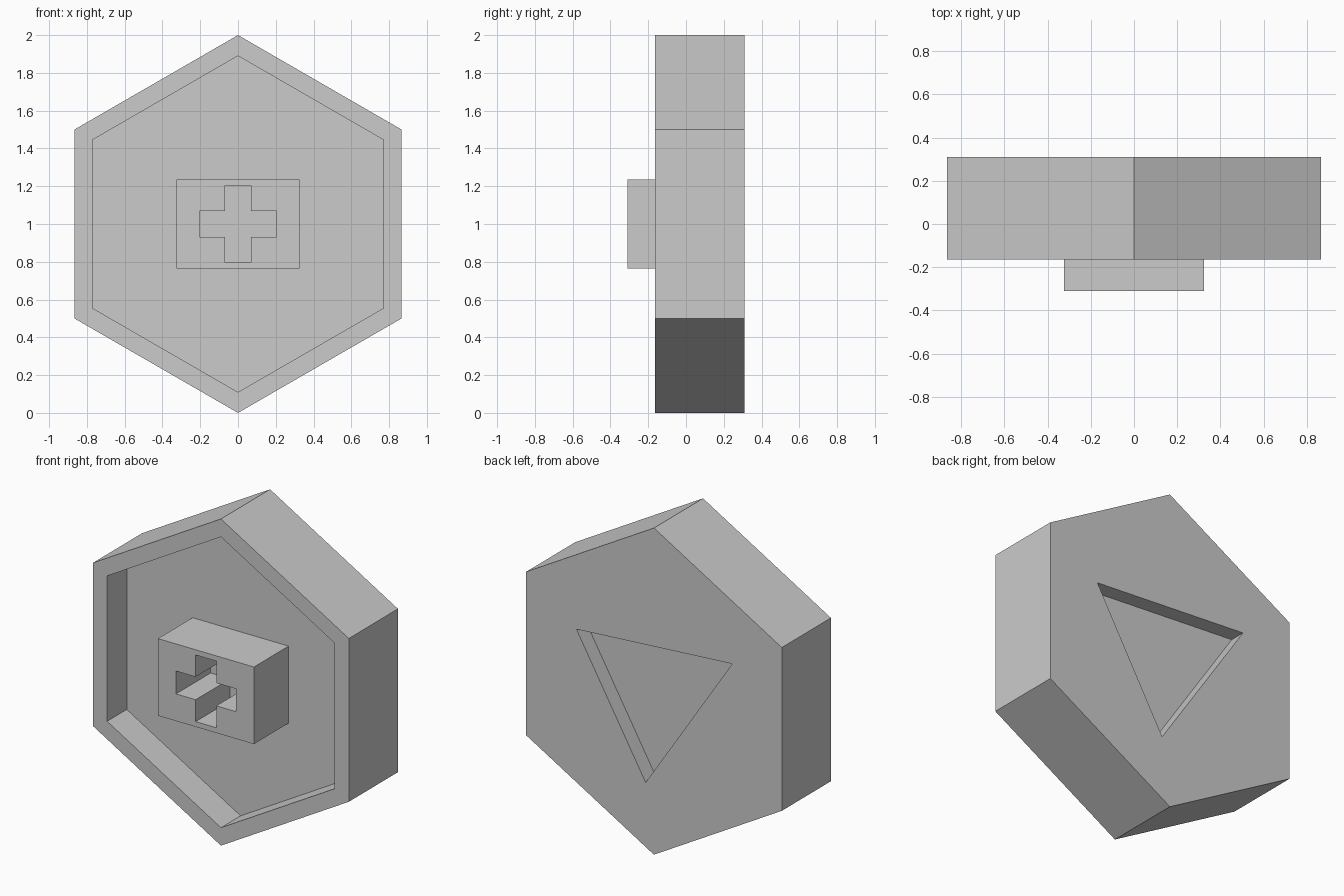
import bpy
import bmesh
from math import sin, cos, pi

default = bpy.data.objects.get("Cube")
if default:
    bpy.data.objects.remove(default, do_unlink=True)

# Single grey material
grey = bpy.data.materials.new("plain_grey")
grey.use_nodes = True
colour = (0.6, 0.6, 0.6, 1)
grey.diffuse_color = colour
grey.node_tree.nodes["Principled BSDF"].inputs["Base Color"].default_value = colour

MID = 1.0                    # height of the centre
FRONT, BACK = -0.165, 0.31   # slab faces
FLOOR = 0.025                # floor of the front recess
BLOCK_FRONT = -0.31


def prism(name, outline, y0, y1):
    """Extrude an (x, z) outline, centred on MID, from y0 to y1."""
    bm = bmesh.new()
    face = bm.faces.new([bm.verts.new((x, y0, MID + z)) for x, z in outline])
    new = bmesh.ops.extrude_face_region(bm, geom=[face])["geom"]
    moved = [v for v in new if isinstance(v, bmesh.types.BMVert)]
    bmesh.ops.translate(bm, verts=moved, vec=(0, y1 - y0, 0))
    bmesh.ops.recalc_face_normals(bm, faces=bm.faces)
    mesh = bpy.data.meshes.new(name)
    bm.to_mesh(mesh)
    bm.free()
    mesh.materials.append(grey)
    obj = bpy.data.objects.new(name, mesh)
    bpy.context.collection.objects.link(obj)
    return obj


def carve(obj, cutter):
    """Subtract the cutter from the object, then discard it."""
    cutter.hide_render = True
    mod = obj.modifiers.new("carve", 'BOOLEAN')
    mod.operation = 'DIFFERENCE'
    mod.solver = 'EXACT'
    mod.object = cutter
    bpy.context.view_layer.objects.active = obj
    bpy.ops.object.modifier_apply(modifier=mod.name)
    bpy.data.objects.remove(cutter, do_unlink=True)


def hexagon(radius):
    return [(radius * sin(i * pi / 3), radius * cos(i * pi / 3)) for i in range(6)]


def rectangle(w, h):
    return [(-w, -h), (w, -h), (w, h), (-w, h)]


# Hexagonal slab with a front recess and a triangular pocket in the back
body = prism("hexagon_body", hexagon(1.0), FRONT, BACK)
carve(body, prism("recess_cutter", hexagon(0.89), FRONT - 0.1, FLOOR))
triangle = [(0.525, 0.24), (-0.53, 0.31), (0.056, -0.573)]
carve(body, prism("triangle_cutter", triangle, BACK - 0.098, BACK + 0.1))

# Block standing on the recess floor, pierced by a cross
block = prism("cross_block", rectangle(0.325, 0.236), BLOCK_FRONT, FLOOR)
a, w, h = 0.07, 0.203, 0.204
cross = [(-a, -h), (a, -h), (a, -a), (w, -a), (w, a), (a, a),
         (a, h), (-a, h), (-a, a), (-w, a), (-w, -a), (-a, -a)]
carve(block, prism("cross_cutter", cross, BLOCK_FRONT - 0.1, FLOOR + 0.1))
